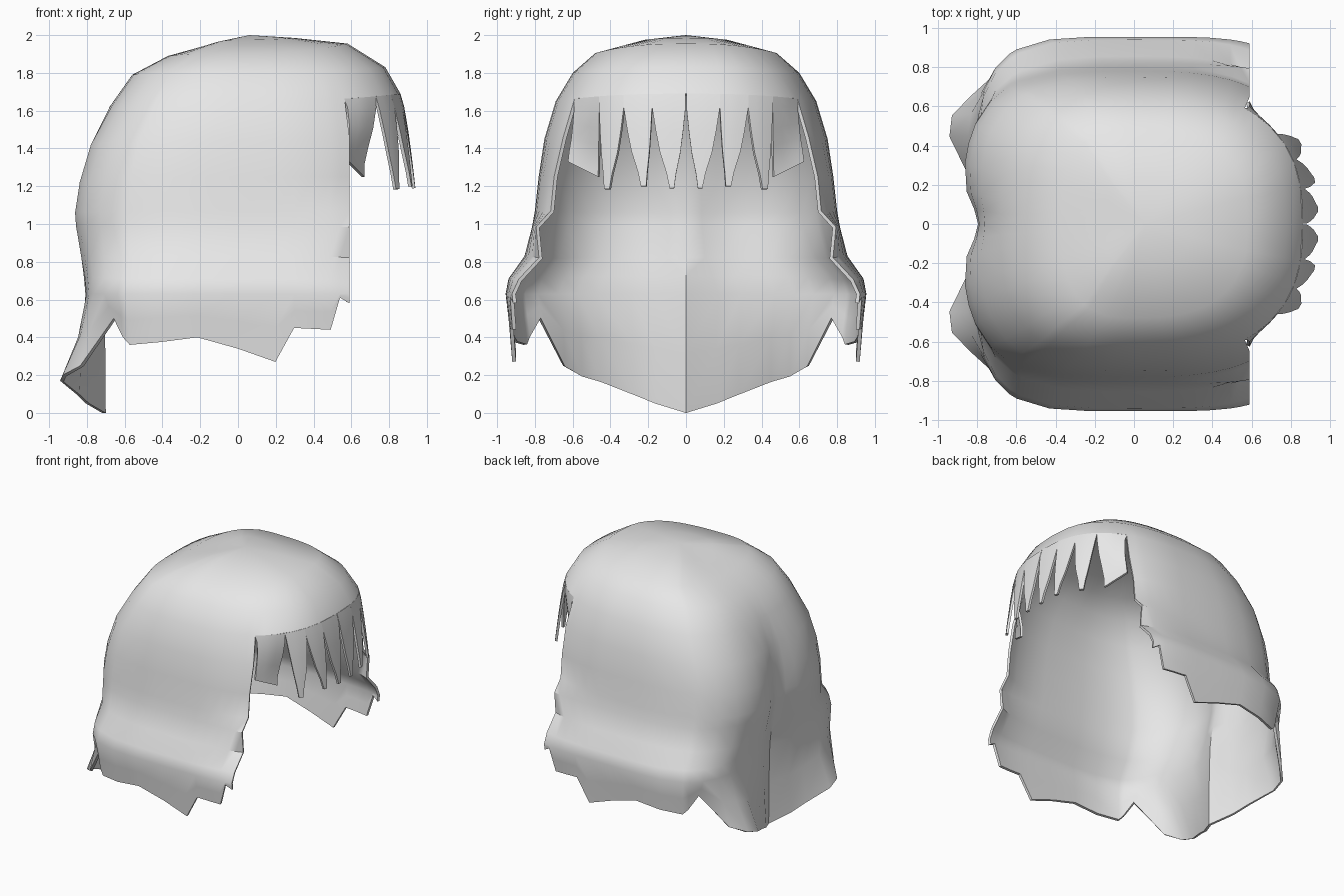
import bpy, bmesh, math

if "Cube" in bpy.data.objects:
    bpy.data.objects.remove(bpy.data.objects["Cube"])

mat = bpy.data.materials.new("light_grey")
mat.diffuse_color = (0.8, 0.8, 0.8, 1)
mat.use_nodes = True
mat.node_tree.nodes["Principled BSDF"].inputs["Base Color"].default_value = mat.diffuse_color


def lerp(a, b, t):
    return a + (b - a) * t


def finish(name, bm, thickness):
    """Mirror across y, thicken inwards and smooth one part."""
    me = bpy.data.meshes.new(name)
    bm.to_mesh(me)
    bm.free()
    ob = bpy.data.objects.new(name, me)
    bpy.context.collection.objects.link(ob)
    me.materials.append(mat)
    mir = ob.modifiers.new("mirror", 'MIRROR')
    mir.use_axis = (False, True, False)
    mir.merge_threshold = 0.001
    sol = ob.modifiers.new("solid", 'SOLIDIFY')
    sol.thickness = thickness
    sol.offset = -1
    bpy.ops.object.select_all(action='DESELECT')
    ob.select_set(True)
    bpy.context.view_layer.objects.active = ob
    for m in ("mirror", "solid"):
        bpy.ops.object.modifier_apply(modifier=m)
    bpy.ops.object.shade_smooth_by_angle(angle=math.radians(35))


# Rings from crown down: front x, front z, back x, back z, half width, side z,
# then squareness of the front and of the back
rings = [
    (0.30, 1.985, -0.15, 1.950, 0.22, 1.975, 2.6, 2.6),
    (0.58, 1.955, -0.37, 1.890, 0.48, 1.905, 2.6, 2.8),
    (0.78, 1.830, -0.56, 1.790, 0.60, 1.800, 2.6, 3.0),
    (0.86, 1.690, -0.68, 1.620, 0.69, 1.650, 2.6, 3.0),
    (0.90, 1.480, -0.79, 1.420, 0.75, 1.450, 2.7, 3.2),
    (0.90, 1.250, -0.85, 1.220, 0.78, 1.250, 3.0, 3.3),
    (0.90, 1.070, -0.875, 1.06, 0.80, 1.070, 3.0, 3.3),
    (0.90, 0.985, -0.87, 0.990, 0.815, 0.985, 5.0, 3.3),
    (0.90, 0.800, -0.84, 0.820, 0.855, 0.830, 3.2, 3.5),
    (0.90, 0.700, -0.82, 0.720, 0.94, 0.710, 3.8, 4.0),
    (0.90, 0.630, -0.81, 0.630, 0.955, 0.630, 4.5, 4.4),
]
FRINGE_RING = 3

# Front columns: share of the front extent, hem height (None above the face)
front_cols = [(f, None) for f in (1, 0.985, 0.95, 0.89, 0.80, 0.72)] + [
    (0.656, 0.58), (0.60, 0.61), (0.545, 0.44), (0.44, 0.445), (0.33, 0.45),
    (0.22, 0.27), (0.0, 0.34)]
# Back columns: angle, hem height, outward flick at the hem
back_cols = [(93.6, 0.40, 0), (104.5, 0.375, 0), (121, 0.36, 0), (126, 0.40, 0),
             (137.8, 0.50, 0.02), (151.6, 0.25, -0.10), (160.4, 0.20, -0.17),
             (167.8, 0.17, -0.17), (175.8, 0.10, -0.08), (178.8, 0.05, -0.05),
             (180, 0.0, -0.02)]


def front_point(ring, f):
    xf, zf, _, _, w, zs, n, _ = ring
    k = f ** n
    return [f * xf, w * (1 - k) ** (1 / n), lerp(zs, zf, k)]


def back_point(ring, angle):
    _, _, xb, zb, w, zs, _, n = ring
    c = -math.cos(math.radians(angle))
    s = math.sin(math.radians(angle)) if angle < 180 else 0
    x, y = xb * c ** (2 / n), w * s ** (2 / n)
    # shallow groove down the middle of the back
    groove = 0.08 * min(1, max(0, (1.6 - zb) / 0.5))
    if x < -0.5:
        x += groove * math.exp(-(y / 0.14) ** 2)
    return [x, y, lerp(zs, zb, c * c)]


def column(func, value, hem, flick):
    if hem is None:
        return [func(r, value) for r in rings[:FRINGE_RING + 1]]
    col = [func(r, value) for r in rings]
    for t in (0.5, 1.0):
        z = lerp(0.63, hem, t)
        w = 0.955 - 0.035 * min(1, (0.63 - z) / 0.3)
        p = func((0.9, z, lerp(-0.81, -0.78, t), z, w, z, 4.5, 4.3), value)
        p[0] += flick * t ** 1.5
        col.append(p)
    return col


# Main hair shell: closed crown, long sides and back
bm = bmesh.new()
apex = bm.verts.new((0.06, 0, 2.0))
cols = [column(front_point, f, hem, 0) for f, hem in front_cols]
cols += [column(back_point, a, hem, flick) for a, hem, flick in back_cols]
grid = [[bm.verts.new(p) for p in c] for c in cols]
for a, b in zip(grid, grid[1:]):
    bm.faces.new((apex, a[0], b[0]))
    for i in range(min(len(a), len(b)) - 1):
        bm.faces.new((a[i], a[i + 1], b[i + 1], b[i]))
finish("hair_shell", bm, 0.02)


def fringe_point(y, down, tip_z):
    """Point on the forehead surface, hanging from the crown's front rim."""
    root_z = lerp(1.69, 1.65, (y / 0.69) ** 2.6)
    z = lerp(root_z, tip_z, down)
    t = min(max((root_z - z) / 0.5, 0), 1)
    xf, w = lerp(0.86, 0.94, t ** 0.7), lerp(0.69, 0.73, t)
    return [xf * (1 - (y / w) ** 2.6) ** (1 / 2.6), y, z]


# Fringe locks: root from y, root to y, tip y, tip z, tip half width
locks = [
    (0.002, 0.18, 0.075, 1.19, 0.012),
    (0.18, 0.33, 0.225, 1.20, 0.014),
    (0.33, 0.46, 0.420, 1.185, 0.014),
    (0.46, 0.592, 0.545, 1.29, 0.08),
]
# Share of the way down, share of the narrowing
taper = [(0, 0), (0.14, 0.0), (0.4, 0.22), (0.62, 0.45), (0.84, 0.82), (1, 1)]
bm = bmesh.new()
for y0, y1, tip, tip_z, half in locks:
    rows = []
    for down, narrow in taper:
        left, right = lerp(y0, tip - half, narrow), lerp(y1, tip + half, narrow)
        row = []
        for k in range(4):
            p = fringe_point(lerp(left, right, k / 3), down, tip_z)
            if half > 0.05:       # outer lock folds back and ends on a slant
                p[2] += down * (0.08 * k / 3 - 0.04)
                p[0] = lerp(p[0], 0.67 - 0.08 * k / 3, min(1, down * 1.3))
            row.append(bm.verts.new(p))
        rows.append(row)
    for a, b in zip(rows, rows[1:]):
        for k in range(3):
            bm.faces.new((a[k], b[k], b[k + 1], a[k + 1]))
finish("fringe_locks", bm, 0.018)
